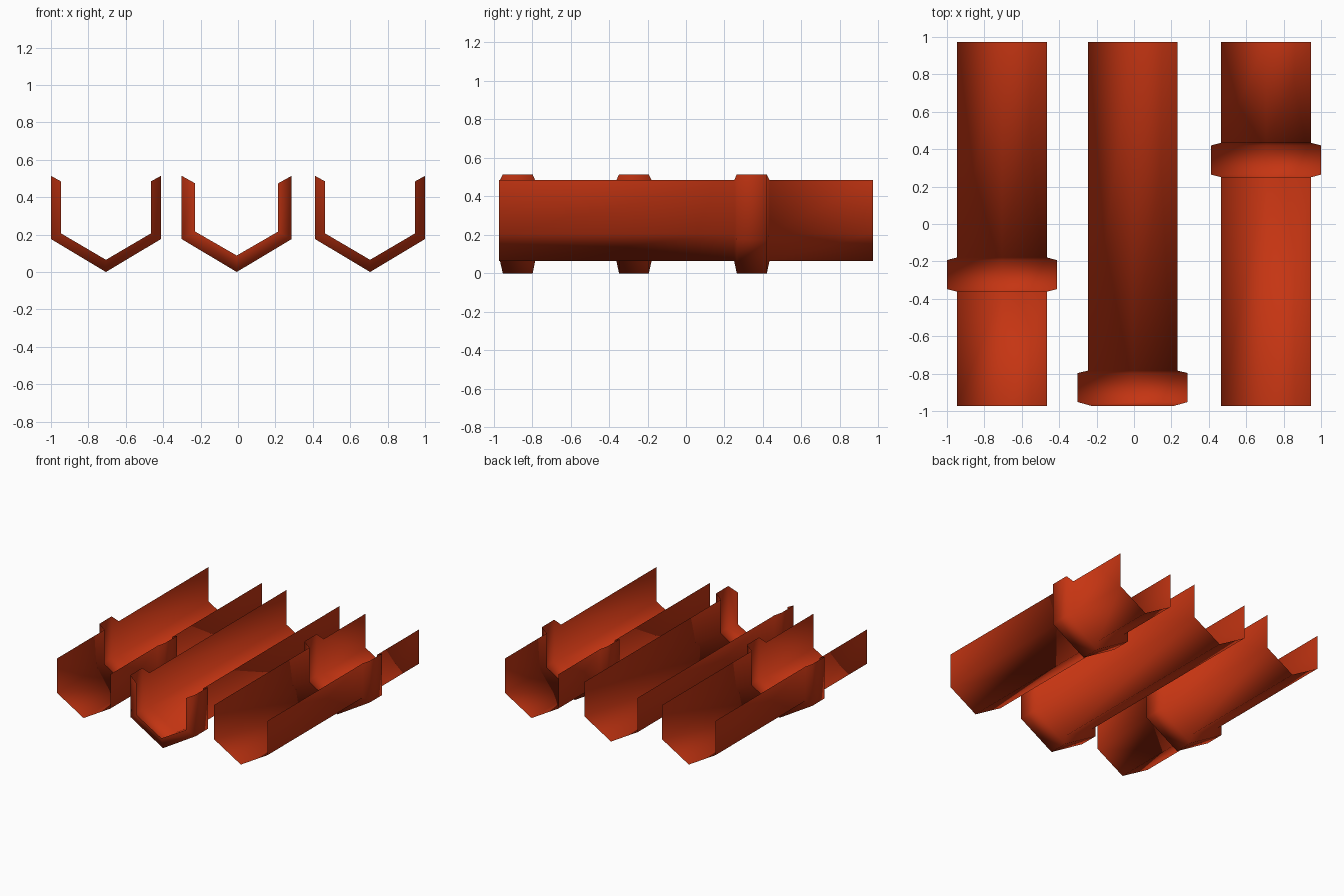
import bpy, bmesh

if "Cube" in bpy.data.objects:
    bpy.data.objects.remove(bpy.data.objects["Cube"])

red = bpy.data.materials.new("terracotta red")
red.diffuse_color = (0.56, 0.035, 0.006, 1)
red.use_nodes = True
red.node_tree.nodes["Principled BSDF"].inputs["Base Color"].default_value = red.diffuse_color

# cross-sections of the open half-hexagon trough: half width, wall top, wall foot, keel
CHANNEL = (0.24, 0.484, 0.206, 0.065)
COLLAR = (0.294, 0.514, 0.176, 0.0)
MOUTH = (0.222, 0.474, 0.216, 0.088)
BACK, FRONT = 0.972, -0.972


def section(shape, x, y):
    w, top, foot, keel = shape
    return [(x - w, y, top), (x - w, y, foot), (x, y, keel),
            (x + w, y, foot), (x + w, y, top)]


def gutter(name, x, stations):
    """Thin open sheet lofted through (y, cross-section) stations."""
    bm = bmesh.new()
    rows = [[bm.verts.new(p) for p in section(s, x, y)] for y, s in stations]
    for a, b in zip(rows, rows[1:]):
        for i in range(4):
            bm.faces.new((a[i], a[i + 1], b[i + 1], b[i])).smooth = True
    me = bpy.data.meshes.new(name)
    bm.to_mesh(me)
    bm.free()
    me.materials.append(red)
    ob = bpy.data.objects.new(name, me)
    bpy.context.collection.objects.link(ob)


def collar(y0, y1):
    """Flared joint between two channel lengths."""
    return [(y0, CHANNEL), (y0 + 0.014, COLLAR), (y1 - 0.014, COLLAR), (y1, CHANNEL)]


# left and right gutters with a collar part-way along
for name, x, y0, y1 in (("left_gutter", -0.706, -0.362, -0.179),
                        ("right_gutter", 0.706, 0.25, 0.434)):
    gutter(name, x, [(FRONT, CHANNEL)] + collar(y0, y1) + [(BACK, CHANNEL)])

# middle gutter with its collar forming the front mouth
gutter("middle_gutter", -0.007, [(FRONT, MOUTH), (-0.952, COLLAR), (-0.797, COLLAR),
                                 (-0.784, CHANNEL), (BACK, CHANNEL)])
